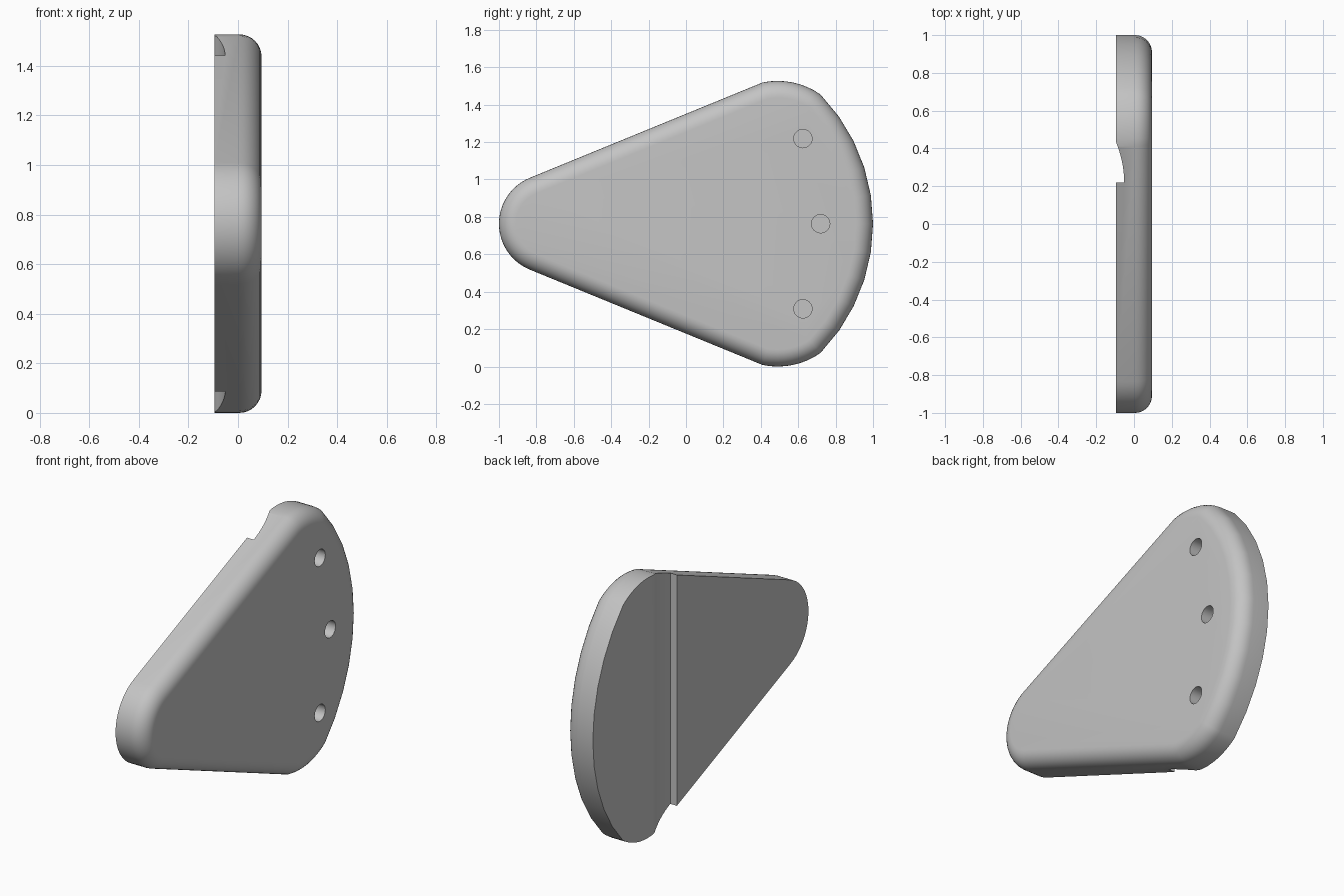
import bpy, bmesh
from math import sin, cos, radians
from mathutils import Matrix, Vector

cube = bpy.data.objects.get("Cube")
if cube:
    bpy.data.objects.remove(cube, do_unlink=True)

HALF = 0.095      # half thickness
MID = 0.7635      # height of the symmetry line
ROUND = 0.09      # edge rounding radius

grey = bpy.data.materials.new("plain_grey")
grey.use_nodes = True
colour = (0.55, 0.55, 0.55, 1)
grey.diffuse_color = colour
grey.node_tree.nodes["Principled BSDF"].inputs["Base Color"].default_value = colour


def arc(cy, cz, r, start, end, steps):
    angles = [radians(start + (end - start) * i / steps) for i in range(steps + 1)]
    return [(cy + r * cos(a), cz + r * sin(a)) for a in angles]


def add_object(name, bm):
    bmesh.ops.recalc_face_normals(bm, faces=bm.faces[:])
    mesh = bpy.data.meshes.new(name)
    bm.to_mesh(mesh)
    bm.free()
    mesh.materials.append(grey)
    obj = bpy.data.objects.new(name, mesh)
    bpy.context.collection.objects.link(obj)
    return obj


def prism(points, direction):
    bm = bmesh.new()
    face = bm.faces.new([bm.verts.new(p) for p in points])
    top = bmesh.ops.extrude_face_region(bm, geom=[face])
    moved = [v for v in top["geom"] if isinstance(v, bmesh.types.BMVert)]
    bmesh.ops.translate(bm, verts=moved, vec=Vector(direction))
    return bm


# Plate outline: wide curved end, blunt corners, rounded nose
upper = arc(0.01, 0, 0.99, 0, 44.2, 5)
upper += arc(0.49, 0.3635, 0.4, 54.9, 101.5, 8)[1:]
upper += arc(-0.735, 0, 0.265, 111.9, 180, 12)
lower = [(y, -z) for y, z in reversed(upper[1:-1])]
outline = [(-HALF, y, MID + z) for y, z in upper + lower]

# Plate with one face rounded over
bm = prism(outline, (2 * HALF, 0, 0))
rim = [e for e in bm.edges if all(v.co.x > 0 for v in e.verts)]
bmesh.ops.bevel(bm, geom=rim, offset=ROUND, offset_type='OFFSET', segments=8,
                profile=0.5, affect='EDGES', clamp_overlap=False)
plate = add_object("plate", bm)

# Finger groove on the flat face: curved ramp ending in a step
ramp = [(-HALF + 0.043 * (1 - (i / 8) ** 2), 0.22 + 0.213 * i / 8) for i in range(9)]
section = ramp + [(-0.2, 0.433), (-0.2, 0.22)]
cutters = [add_object("groove_cutter",
                      prism([(x, y, -0.2) for x, y in section], (0, 0, 2)))]

# Blind screw holes in the rounded face
for y, z in ((0.625, 0.455), (0.72, 0), (0.625, -0.455)):
    bm = bmesh.new()
    place = Matrix.Translation((HALF, y, MID + z)) @ Matrix.Rotation(radians(90), 4, 'Y')
    bmesh.ops.create_cone(bm, cap_ends=True, segments=32, radius1=0.049,
                          radius2=0.049, depth=0.22, matrix=place)
    cutters.append(add_object("hole_cutter", bm))

bpy.ops.object.select_all(action='DESELECT')
plate.select_set(True)
bpy.context.view_layer.objects.active = plate
for cutter in cutters:
    cutter.hide_render = True
    mod = plate.modifiers.new("cut", 'BOOLEAN')
    mod.operation = 'DIFFERENCE'
    mod.solver = 'EXACT'
    mod.object = cutter
    bpy.ops.object.modifier_apply(modifier=mod.name)
for cutter in cutters:
    bpy.data.objects.remove(cutter, do_unlink=True)

bpy.ops.object.shade_smooth_by_angle(angle=radians(30))
